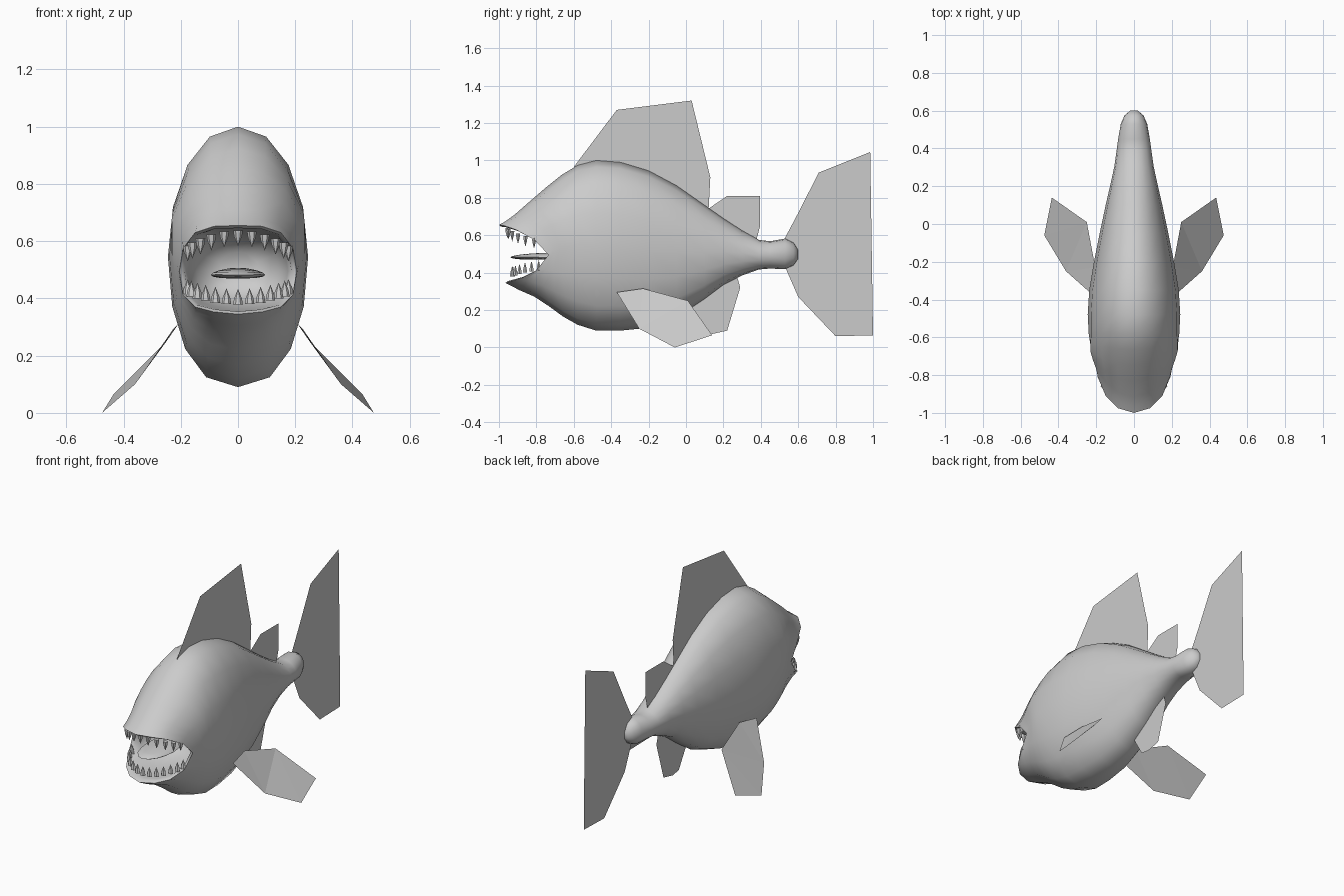
import bpy, bmesh, math
from mathutils import Vector

if "Cube" in bpy.data.objects:
    bpy.data.objects.remove(bpy.data.objects["Cube"])

N = 16  # sides of the body cross-section


def make_object(name, bm, smooth=None):
    mesh = bpy.data.meshes.new(name)
    bm.to_mesh(mesh)
    bm.free()
    ob = bpy.data.objects.new(name, mesh)
    bpy.context.collection.objects.link(ob)
    if smooth:
        bpy.ops.object.select_all(action='DESELECT')
        ob.select_set(True)
        bpy.context.view_layer.objects.active = ob
        bpy.ops.object.shade_smooth_by_angle(angle=math.radians(smooth))
    return ob


# Body profile: y, top z, bottom z, half width
PROFILE = [
    (-1.00, .675, .36, .05), (-.965, .715, .335, .11), (-.92, .765, .275, .16),
    (-.80, .88, .23, .205), (-.67, .95, .15, .235), (-.48, 1.0, .09, .245),
    (-.35, .99, .09, .237), (-.20, .945, .105, .212), (-.05, .865, .16, .182),
    (.10, .76, .26, .15), (.20, .69, .335, .127), (.30, .625, .385, .105),
    (.39, .575, .417, .092), (.45, .568, .422, .084), (.53, .582, .418, .07),
    (.575, .56, .44, .05), (.60, .52, .475, .02)]

# Right half of the lip loop, from top to bottom
LIP = [Vector(p) for p in (
    (0, -1.0, .655), (.085, -.975, .652), (.15, -.91, .63), (.192, -.81, .575),
    (.205, -.735, .495), (.192, -.80, .412), (.15, -.88, .37),
    (.085, -.94, .353), (0, -.965, .345))]


def profile_at(y):
    for a, b in zip(PROFILE, PROFILE[1:]):
        if y <= b[0]:
            t = max(0, (y - a[0]) / (b[0] - a[0]))
            return [p + (q - p) * t for p, q in zip(a[1:], b[1:])]
    return PROFILE[-1][1:]


def section(i, y):
    top, bottom, half = profile_at(y)
    a = math.pi * i / (N // 2)
    x = half * max(0, math.sin(a)) ** (.95 if i <= N // 4 else .82)
    z = (top + bottom) / 2 + (top - bottom) / 2 * math.cos(a)
    # brow swelling around the eye
    if 0 < i < N // 2:
        x += .03 * math.exp(-((y + .7) / .09) ** 2 - ((z - .73) / .08) ** 2)
    return Vector((x, y, z))


def full_ring(half):
    return half + [Vector((-p.x, p.y, p.z)) for p in half[-2:0:-1]]


# Body: mouth cavity, lips, head and tail stem as one loft
halves = []
for shrink, back, pull in ((.35, -.56, 1), (.7, -.60, .9), (.85, -.66, .6), (.91, -.70, .2)):
    halves.append([Vector((p.x * shrink, p.y + (back - p.y) * pull,
                           .5 + (p.z - .5) * (shrink + .03))) for p in LIP])
halves.append([p + Vector((-p.x * .03, .012, (.5 - p.z) * .06)) for p in LIP])
halves.append(LIP)
for s in (.08, .2, .4, .6, .8, 1):
    half = []
    for i, p in enumerate(LIP):
        y = p.y + (-.58 - p.y) * s
        half.append(p.lerp(section(i, y), s ** .45) if s < 1 else section(i, y))
        half[-1].y = y
    halves.append(half)
for y in [r[0] for r in PROFILE if r[0] > -.58]:
    halves.append([section(i, y) for i in range(N // 2 + 1)])

bm = bmesh.new()
rings = [[bm.verts.new(p) for p in full_ring(h)] for h in halves]
for a, b in zip(rings, rings[1:]):
    for i in range(N):
        j = (i + 1) % N
        bm.faces.new((a[i], a[j], b[j], b[i]))
bm.faces.new(rings[0])
bm.faces.new(rings[-1])
bmesh.ops.recalc_face_normals(bm, faces=bm.faces)
make_object("body", bm, 80)


# Fins: single flat sheets
def sheet(name, points):
    bm = bmesh.new()
    face = bm.faces.new([bm.verts.new(p) for p in points])
    bmesh.ops.triangulate(bm, faces=[face])
    return make_object(name, bm)


FINS = {
    "dorsal_fin": [(-.6, .965), (-.37, 1.27), (.03, 1.32), (.13, .91), (.12, .72),
                   (-.2, .92), (-.45, .97)],
    "rear_dorsal_fin": [(.11, .735), (.22, .81), (.395, .81), (.395, .645), (.375, .57),
                        (.25, .63)],
    "anal_fin": [(.0, .2), (.07, .08), (.13, .07), (.22, .09), (.29, .32), (.27, .39),
                 (.12, .3)],
    "tail_fin": [(.51, .55), (.59, .70), (.71, .935), (.985, 1.045), (.83, .51),
                 (.87, .29), (1.0, .065), (.80, .06), (.60, .27), (.53, .43)],
}
for name, outline in FINS.items():
    sheet(name, [(0, y, z) for y, z in outline])

PECTORAL = [(.225, -.37, .295), (.36, -.25, .10), (.475, -.06, 0), (.435, .14, .065),
            (.25, .01, .25), (.205, -.23, .315)]
for side, label in ((1, "right"), (-1, "left")):
    sheet("pectoral_fin_" + label, [(side * x, y, z) for x, y, z in PECTORAL])


# Teeth: a horseshoe row of small cones
def tooth_row(name, count, y0, z0, rise, direction):
    bm = bmesh.new()
    for k in range(count):
        a = math.radians(-78 + 156 * k / (count - 1))
        u = math.sin(a)
        base = Vector((.18 * u, y0 + .18 * (1 - math.cos(a)), z0 + rise * u * u))
        ring = [bm.verts.new(base + Vector((.017 * math.cos(t), .013 * math.sin(t), 0)))
                for t in (math.tau * i / 6 for i in range(6))]
        mid = [bm.verts.new(base + (v.co - base) * .8 + Vector((0, 0, direction * .022)))
               for v in ring]
        tip = bm.verts.new(base + Vector((0, 0, direction * .056)))
        bm.faces.new(ring)
        for i in range(6):
            j = (i + 1) % 6
            bm.faces.new((ring[i], ring[j], mid[j], mid[i]))
            bm.faces.new((mid[i], mid[j], tip))
    bmesh.ops.recalc_face_normals(bm, faces=bm.faces)
    make_object(name, bm, 40)


tooth_row("upper_teeth", 11, -.955, .638, -.055, -1)
tooth_row("lower_teeth", 13, -.93, .378, .035, 1)

# Tongue: flattened ellipsoid reaching out of the throat
bm = bmesh.new()
bmesh.ops.create_uvsphere(bm, u_segments=16, v_segments=8, radius=1)
for v in bm.verts:
    x, y, z = v.co
    v.co = (x * .095, -.755 + y * .185, .482 + z * .018 + .012 * (1 - x * x) * (1 + y) / 2)
make_object("tongue", bm, 60)
